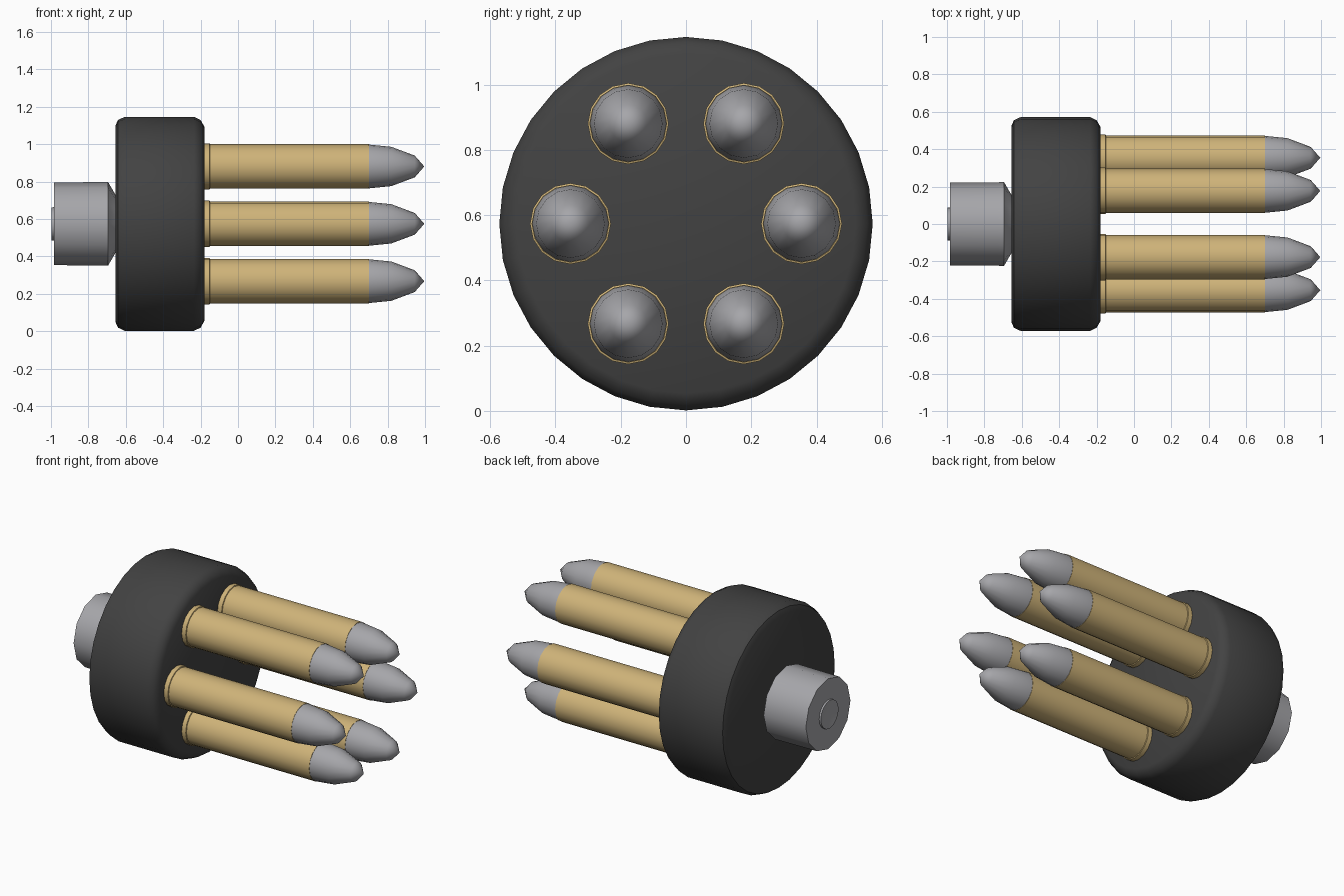
import bpy, bmesh, math

if "Cube" in bpy.data.objects:
    bpy.data.objects.remove(bpy.data.objects["Cube"])

CZ = 0.574          # height of the main axis


def material(name, rgb):
    m = bpy.data.materials.new(name)
    m.diffuse_color = (*rgb, 1)
    m.use_nodes = True
    m.node_tree.nodes["Principled BSDF"].inputs["Base Color"].default_value = m.diffuse_color
    return m


black = material("black_plastic", (0.055, 0.055, 0.055))
steel = material("grey_metal", (0.38, 0.38, 0.40))
brass = material("brass", (0.62, 0.45, 0.19))


def lathe(name, profile, sides, mat, y=0.0, z=CZ, angle=35):
    """Revolve (x, radius) points about the x direction; radius 0 closes an end."""
    bm = bmesh.new()
    rings = []
    for x, r in profile:
        if r == 0:
            rings.append([bm.verts.new((x, y, z))] * sides)
            continue
        ring = []
        for i in range(sides):
            a = 2 * math.pi * i / sides
            ring.append(bm.verts.new((x, y + r * math.sin(a), z + r * math.cos(a))))
        rings.append(ring)
    for p, q in zip(rings, rings[1:]):
        for i in range(sides):
            j = (i + 1) % sides
            corners = list(dict.fromkeys((p[i], p[j], q[j], q[i])))
            bm.faces.new(corners)
    bmesh.ops.recalc_face_normals(bm, faces=bm.faces)
    me = bpy.data.meshes.new(name)
    bm.to_mesh(me)
    bm.free()
    me.materials.append(mat)
    ob = bpy.data.objects.new(name, me)
    bpy.context.collection.objects.link(ob)
    bpy.ops.object.select_all(action='DESELECT')
    ob.select_set(True)
    bpy.context.view_layer.objects.active = ob
    bpy.ops.object.shade_smooth_by_angle(angle=math.radians(angle))
    return ob


# Holder drum with rounded edges
lathe("holder_drum", [(-0.655, 0), (-0.655, 0.525), (-0.642, 0.555), (-0.605, 0.572),
                      (-0.235, 0.572), (-0.20, 0.555), (-0.18, 0.52), (-0.18, 0)],
      32, black)

# Release knob, with a dimpled button on its end
lathe("release_knob", [(-0.64, 0), (-0.64, 0.14), (-0.655, 0.155), (-0.695, 0.224),
                       (-0.73, 0.223), (-0.985, 0.221), (-0.985, 0)], 12, steel)
lathe("knob_button", [(-0.97, 0), (-0.97, 0.09), (-0.996, 0.088), (-0.988, 0.04),
                      (-0.986, 0)], 16, steel)

# Six cartridges in a ring
for k in range(6):
    a = math.radians(60 * k)
    y, z = 0.354 * math.cos(a), CZ + 0.354 * math.sin(a)
    lathe(f"case_{k + 1}", [(-0.2, 0), (-0.2, 0.124), (-0.152, 0.124), (-0.150, 0.119),
                            (0.70, 0.119), (0.70, 0)], 16, brass, y, z)
    lathe(f"bullet_{k + 1}", [(0.69, 0), (0.69, 0.117), (0.70, 0.117), (0.82, 0.105),
                              (0.945, 0.058), (0.996, 0)], 16, steel, y, z, 50)
